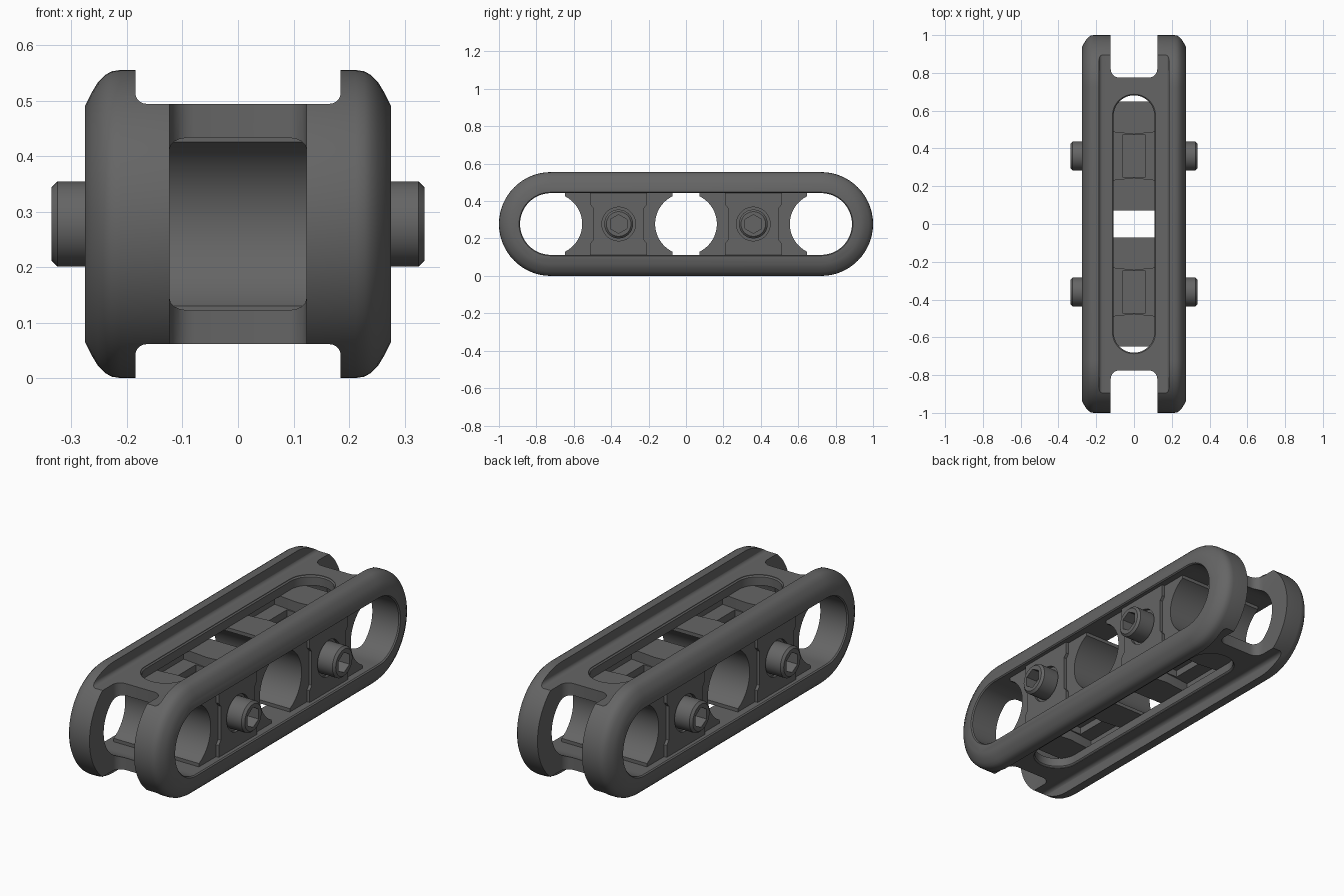
import bpy, bmesh, math
from mathutils import Vector

if "Cube" in bpy.data.objects:
    bpy.data.objects.remove(bpy.data.objects["Cube"])

ZC = 0.2775          # mid height of the link
R = 0.2775           # outer end radius

# Dark grey finish shared by all parts
dark = bpy.data.materials.new("dark_grey")
dark.diffuse_color = (0.13, 0.13, 0.13, 1)
dark.use_nodes = True
dark.node_tree.nodes["Principled BSDF"].inputs["Base Color"].default_value = dark.diffuse_color


def new_object(name, bm):
    bmesh.ops.remove_doubles(bm, verts=bm.verts, dist=1e-5)
    bmesh.ops.recalc_face_normals(bm, faces=bm.faces)
    me = bpy.data.meshes.new(name)
    bm.to_mesh(me)
    bm.free()
    me.materials.append(dark)
    ob = bpy.data.objects.new(name, me)
    bpy.context.collection.objects.link(ob)
    return ob


def stack(name, outlines, axis, centre):
    """Skin equal outlines [(pos, [(y, v)...])] along the x or z axis."""
    bm = bmesh.new()
    rings = []
    for p, pts in outlines:
        rings.append([bm.verts.new(Vector(centre) + Vector((p, y, v) if axis == 'X' else (v, y, p)))
                      for y, v in pts])
    n = len(rings[0])
    for a, b in zip(rings, rings[1:]):
        for i in range(n):
            bm.faces.new((a[i], a[(i + 1) % n], b[(i + 1) % n], b[i]))
    bm.faces.new(rings[0])
    bm.faces.new(rings[-1])
    return new_object(name, bm)


def stadium(r, c, n):
    ts = [-math.pi / 2 + math.pi * i / n for i in range(n + 1)]
    return ([(c + r * math.cos(t), r * math.sin(t)) for t in ts] +
            [(-c - r * math.cos(t), -r * math.sin(t)) for t in ts])


def loft(name, sections, c=0.0, axis='X', centre=(0, 0, ZC), n=32):
    """Round (c=0) or slot-shaped solid from (position, radius) sections."""
    return stack(name, [(p, stadium(r, c, n)) for p, r in sections], axis, centre)


def box(name, size, centre, bevel=0.0):
    bm = bmesh.new()
    bmesh.ops.create_cube(bm, size=1)
    for v in bm.verts:
        v.co = Vector([a * b for a, b in zip(v.co, size)]) + Vector(centre)
    if bevel:
        bmesh.ops.bevel(bm, geom=bm.edges[:], offset=bevel, segments=5,
                        profile=0.5, affect='EDGES')
    return new_object(name, bm)


def combine(ob, others, op='DIFFERENCE'):
    for c in others:
        m = ob.modifiers.new("cut", 'BOOLEAN')
        m.operation, m.object, m.solver = op, c, 'EXACT'
        bpy.context.view_layer.objects.active = ob
        bpy.ops.object.modifier_apply(modifier=m.name)
        bpy.data.objects.remove(c)


def smooth(ob):
    bpy.ops.object.select_all(action='DESELECT')
    ob.select_set(True)
    bpy.context.view_layer.objects.active = ob
    bpy.ops.object.shade_smooth_by_angle(angle=math.radians(28))


# Link frame: rounded stadium body
half = [(0.276, 0.212), (0.264, 0.236), (0.252, 0.256), (0.24, 0.268), (0.228, 0.275), (0.212, R)]
frame = loft("link_frame", [(-x, r) for x, r in half] + half[::-1], 1 - R)

# Side opening, top/bottom grooves, vertical slot and forked ends
cuts = [loft("side_cut", [(-0.3, 0.175), (-0.276, 0.170), (-0.27, 0.165),
                          (0.27, 0.165), (0.276, 0.170), (0.3, 0.175)], 1 - R)]
for s in (-1, 1):
    cuts.append(box("groove_cut", (0.37, 2.6, 0.3), (0, 0, ZC + s * (0.2165 + 0.15)), 0.02))
    cuts.append(box("fork_cut", (0.247, 0.6, 1.2), (0, s * (0.775 + 0.3), ZC), 0.045))
cuts.append(loft("slot_cut", [(-0.3, 0.114), (-0.214, 0.114), (-0.208, 0.108),
                              (0.208, 0.108), (0.214, 0.114), (0.3, 0.114)],
                 0.573, 'Z'))
combine(frame, cuts)
smooth(frame)

for s, side in ((-1, "front"), (1, "rear")):
    y0 = 0.36 * s
    # Spacer block with a raised, waisted centre panel
    block = box(side + "_spacer_block", (0.474, 0.575, 0.332), (0, y0, ZC))
    waist = [(0.152, 0.166), (0.152, 0.105), (0.136, 0.085)]
    q = waist + [(y, -z) for y, z in waist[::-1]]
    outline = q + [(-y, z) for y, z in q[::-1]]
    panel = stack("panel", [(-0.252, outline), (0.252, outline)], 'X', (0, y0, ZC))
    combine(block, [panel], 'UNION')

    # Concave ends, bolt recesses, stepped top and bottom pockets
    cuts = [loft("bore", [(-0.4, 0.165), (0.4, 0.165)], centre=(0, y, ZC)) for y in (0, 0.72 * s)]
    chevron = [(-0.13, -0.14), (-0.115, 0), (-0.13, 0.14), (0.13, 0.14), (0.115, 0), (0.13, -0.14)]
    inner = [(-0.112, -0.06), (-0.112, 0.06), (0.112, 0.06), (0.112, -0.06)]
    for t in (-1, 1):
        cuts.append(loft("recess", [(t * 0.236, 0.09), (t * 0.3, 0.09)], centre=(0, y0, ZC)))
        cuts.append(stack("pocket", [(t * 0.115, chevron), (t * 0.2, chevron)], 'Z', (0, y0, ZC)))
        cuts.append(stack("pocket_step", [(t * 0.08, inner), (t * 0.2, inner)], 'Z', (0, y0, ZC)))
    combine(block, cuts)
    smooth(block)

    # Through bolt with a hex-socket head on each side
    prof = [(0.336, 0.066), (0.325, 0.077), (0.225, 0.077), (0.225, 0.045)]
    bolt = loft(side + "_bolt", [(-x, r) for x, r in prof] + prof[::-1],
                centre=(0, y0, ZC), n=24)
    combine(bolt, [loft("socket", [(t * 0.275, 0.05), (t * 0.4, 0.05)],
                        centre=(0, y0, ZC), n=3) for t in (-1, 1)])
    smooth(bolt)
